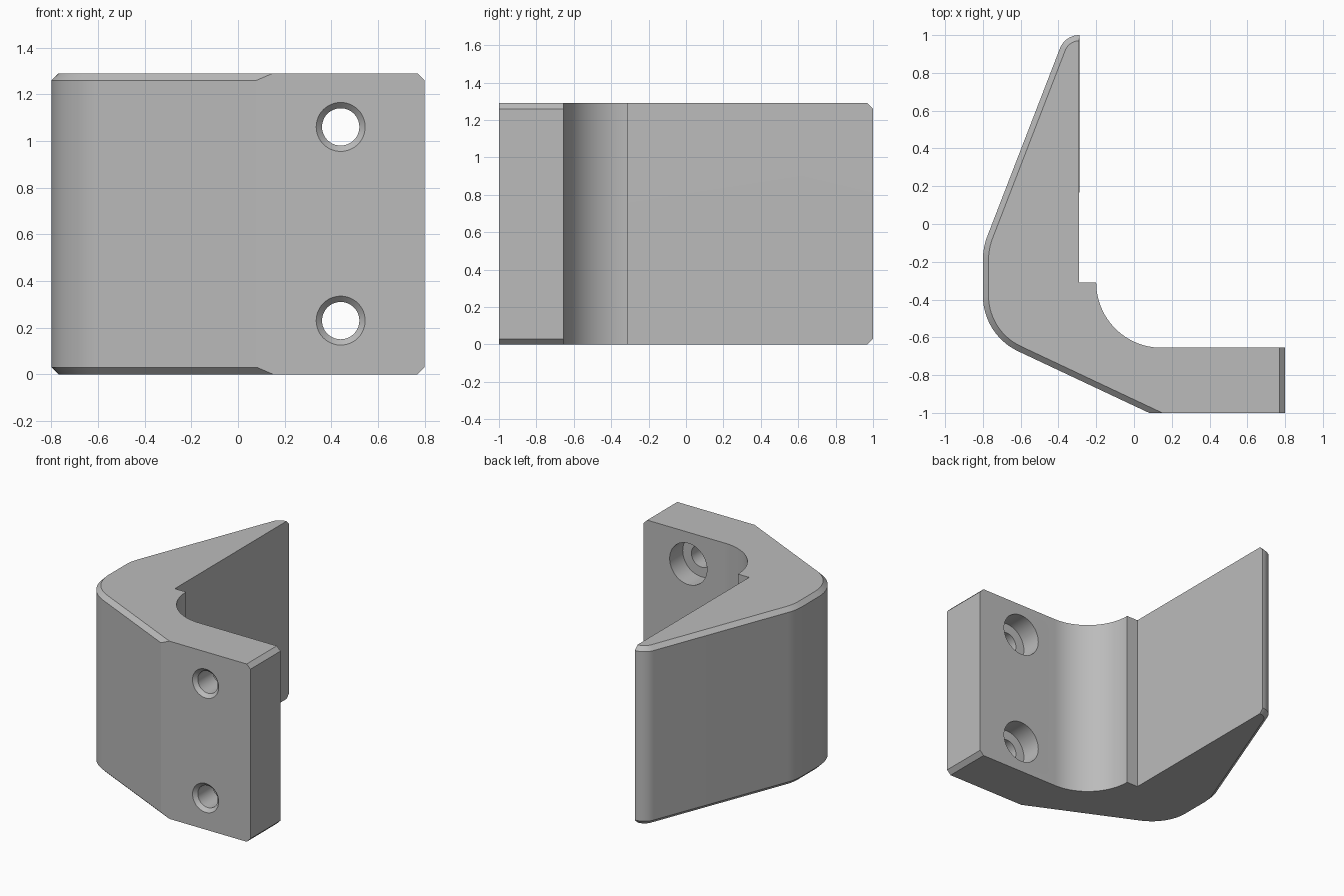
import bpy, bmesh, math
from mathutils import Vector, Matrix

cube = bpy.data.objects.get("Cube")
if cube:
    bpy.data.objects.remove(cube, do_unlink=True)

HEIGHT = 1.29
BEVEL = 0.03

grey = bpy.data.materials.new("plain grey")
grey.use_nodes = True
colour = (0.5, 0.5, 0.5, 1)
grey.diffuse_color = colour
grey.node_tree.nodes["Principled BSDF"].inputs["Base Color"].default_value = colour


def fillet(before, corner, after, radius, steps=14):
    """Points of a rounded corner, from the first leg to the second."""
    c = Vector(corner)
    a = (Vector(before) - c).normalized()
    b = (Vector(after) - c).normalized()
    half = a.angle(b) / 2
    centre = c + (a + b).normalized() * radius / math.sin(half)
    start = c + a * radius / math.tan(half) - centre
    end = c + b * radius / math.tan(half) - centre
    turn = start.angle_signed(end)
    return [centre + Matrix.Rotation(-turn * i / steps, 2) @ start
            for i in range(steps + 1)]


def make_object(name, bm):
    bmesh.ops.recalc_face_normals(bm, faces=bm.faces)
    mesh = bpy.data.meshes.new(name)
    bm.to_mesh(mesh)
    bm.free()
    mesh.materials.append(grey)
    obj = bpy.data.objects.new(name, mesh)
    bpy.context.collection.objects.link(obj)
    return obj


def skin(bm, rings):
    """Join rings of equal length into a closed solid."""
    loops = [[bm.verts.new(p) for p in ring] for ring in rings]
    n = len(loops[0])
    for low, high in zip(loops, loops[1:]):
        for i in range(n):
            j = (i + 1) % n
            bm.faces.new((low[i], low[j], high[j], high[i]))
    bm.faces.new(loops[0][::-1])
    bm.faces.new(loops[-1])


# Outer wall: rounded tip, slanted wing, rounded nose, front slope
tip, shoulder, nose, front = (-0.365, 1), (-0.8, -0.125), (-0.8, -0.586), (0.08, -1)
outer = fillet((-0.29, 1), tip, shoulder, 0.11)
outer += fillet(tip, shoulder, nose, 0.35)
outer += fillet(shoulder, nose, front, 0.325)
outer.append(Vector(front))

# Bevelled version of the outer wall, moved inwards
inset = []
for i, p in enumerate(outer):
    d1 = (p - outer[max(i - 1, 0)]).normalized()
    d2 = (outer[min(i + 1, len(outer) - 1)] - p).normalized()
    d = (d1 + d2).normalized()
    inset.append(p + Vector((-d.y, d.x)) * BEVEL)
inset[0] = Vector((-0.29, 1 - BEVEL))
inset[-1] = Vector((0.15, -1))

# Mounting flange end, then the inner wall with its round hollow and step
end = [Vector((0.8, -1)), Vector((0.8, -0.655))]
end_inset = [p - Vector((BEVEL, 0)) for p in end]
inner = fillet((0.8, -0.655), (-0.2, -0.655), (-0.2, -0.31), 0.345, 24)
inner += [Vector((-0.29, -0.31))]

wide = outer + end + inner
narrow = inset + end_inset + inner
bm = bmesh.new()
skin(bm, [[(p.x, p.y, z) for p in ring] for ring, z in (
    (narrow, 0), (wide, BEVEL), (wide, HEIGHT - BEVEL), (narrow, HEIGHT))])
bracket = make_object("angled_bracket", bm)

# Screw holes: countersunk at the front, counterbored at the back
HOLE = [(0.115, -1.01), (0.08, -0.975), (0.08, -0.805), (0.15, -0.805), (0.15, -0.6)]
for z in (0.23, 1.06):
    bm = bmesh.new()
    angles = [math.tau * i / 48 for i in range(48)]
    skin(bm, [[(0.44 + r * math.cos(a), y, z + r * math.sin(a)) for a in angles]
              for r, y in HOLE])
    cutter = make_object("screw_hole_cutter", bm)
    cutter.hide_render = True
    cut = bracket.modifiers.new("screw hole", 'BOOLEAN')
    cut.operation = 'DIFFERENCE'
    cut.solver = 'EXACT'
    cut.object = cutter
    bpy.context.view_layer.objects.active = bracket
    bpy.ops.object.modifier_apply(modifier=cut.name)
    bpy.data.objects.remove(cutter, do_unlink=True)

# Smooth curves, crisp edges
bpy.ops.object.select_all(action='DESELECT')
bracket.select_set(True)
bpy.context.view_layer.objects.active = bracket
bpy.ops.object.shade_smooth_by_angle(angle=math.radians(20))
